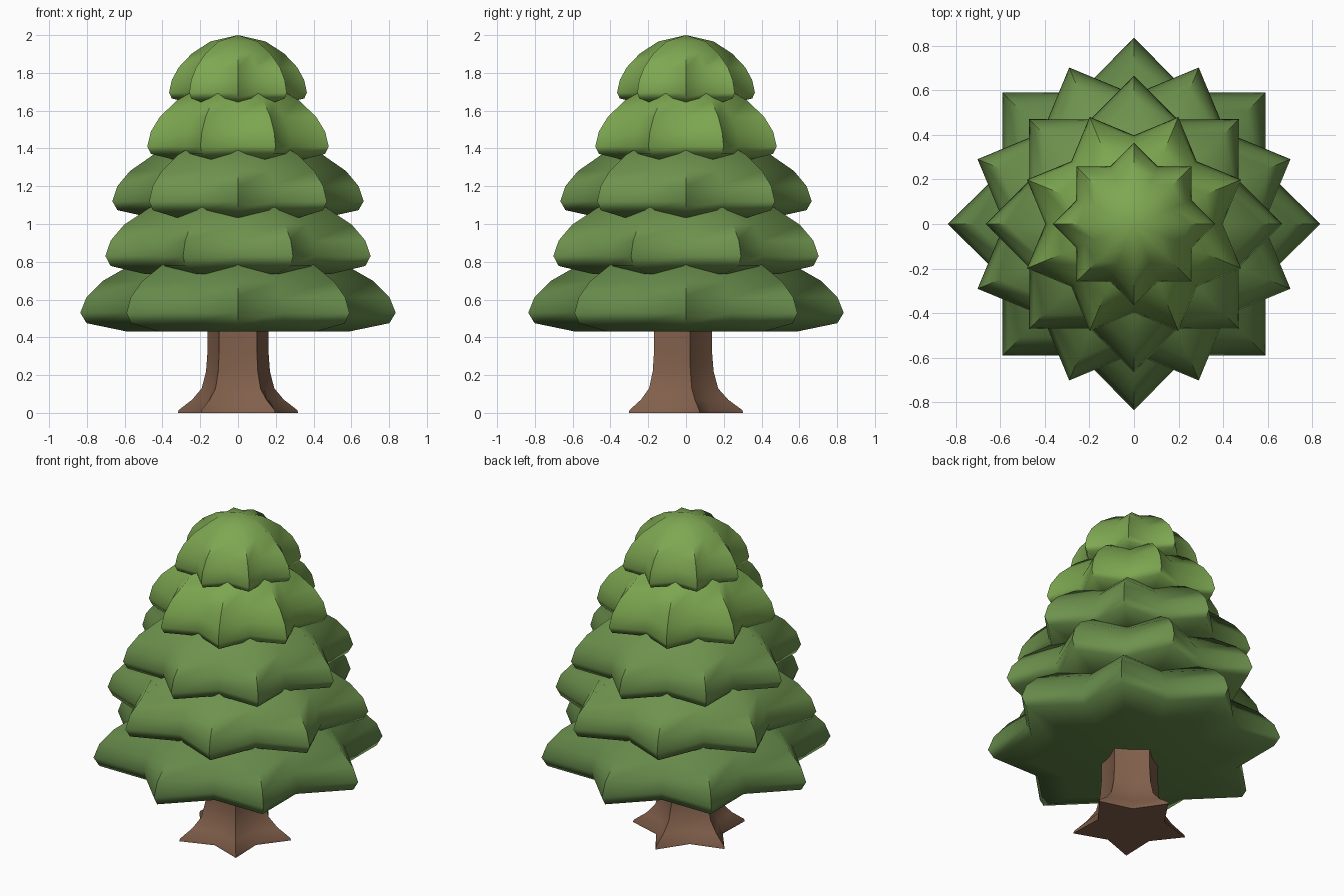
import bpy, bmesh
from math import cos, sin, pi, radians

if "Cube" in bpy.data.objects:
    bpy.data.objects.remove(bpy.data.objects["Cube"])


def material(name, rgb):
    m = bpy.data.materials.new(name)
    m.diffuse_color = (*rgb, 1)
    m.use_nodes = True
    m.node_tree.nodes["Principled BSDF"].inputs["Base Color"].default_value = m.diffuse_color
    return m


def star_loft(name, rings, points, phase, mat, y=0.0, angle=60):
    """Loft star rings (tip radius, valley radius, z); a zero radius makes an apex."""
    bm = bmesh.new()
    n = points * 2
    loops = []
    for tip, valley, z in rings:
        if tip == 0:
            loops.append([bm.verts.new((0, y, z))])
            continue
        loop = []
        for i in range(n):
            a = phase + i * pi / points
            r = valley if i % 2 else tip
            loop.append(bm.verts.new((r * cos(a), y + r * sin(a), z)))
        loops.append(loop)
    for lo, hi in zip(loops, loops[1:]):
        for i in range(n):
            j = (i + 1) % n
            if len(hi) == 1:
                bm.faces.new((lo[i], lo[j], hi[0]))
            else:
                bm.faces.new((lo[i], lo[j], hi[j], hi[i]))
    bm.faces.new(loops[0][::-1])
    if len(loops[-1]) > 1:
        bm.faces.new(loops[-1])
    bmesh.ops.recalc_face_normals(bm, faces=bm.faces[:])
    me = bpy.data.meshes.new(name)
    bm.to_mesh(me)
    bm.free()
    me.materials.append(mat)
    ob = bpy.data.objects.new(name, me)
    bpy.context.collection.objects.link(ob)
    bpy.ops.object.select_all(action='DESELECT')
    ob.select_set(True)
    bpy.context.view_layer.objects.active = ob
    bpy.ops.object.shade_smooth_by_angle(angle=radians(angle))
    return ob


# Trunk: five-pointed root flare narrowing to a ribbed stem
bark = material("bark", (0.22, 0.115, 0.07))
trunk = [(0.335, 0.20, 0.0), (0.33, 0.198, 0.015), (0.255, 0.172, 0.07),
         (0.202, 0.146, 0.13), (0.178, 0.132, 0.22), (0.17, 0.128, 0.32),
         (0.17, 0.128, 0.46)]
star_loft("trunk", trunk, 5, pi / 2, bark, y=-0.032)

# Foliage tiers: tip radius, base z, rim offset, height, colour
tiers = [(0.835, 0.43, 0.10, 0.48, (0.13, 0.25, 0.068)),
         (0.76, 0.735, 0.095, 0.47, (0.155, 0.29, 0.075)),
         (0.665, 1.035, 0.085, 0.45, (0.155, 0.29, 0.075)),
         (0.52, 1.34, 0.07, 0.43, (0.20, 0.38, 0.08)),
         (0.365, 1.64, 0.055, 0.36, (0.21, 0.39, 0.085))]
dome = [(1, 0), (0.96, 0.22), (0.86, 0.44), (0.67, 0.68), (0.4, 0.89), (0, 1)]
VALLEY = 0.765  # ratio of two overlapping squares
for k, (r, z, rim, h, rgb) in enumerate(tiers):
    prof = [(0.7, z), (0.96, z + rim * 0.45)]
    prof += [(f, z + rim + g * (h - rim)) for f, g in dome]
    rings = [(f * r, f * r * VALLEY, zz) for f, zz in prof]
    star_loft(f"foliage_tier_{k + 1}", rings, 8, (k % 2) * pi / 8,
              material(f"leaf_{k + 1}", rgb))
